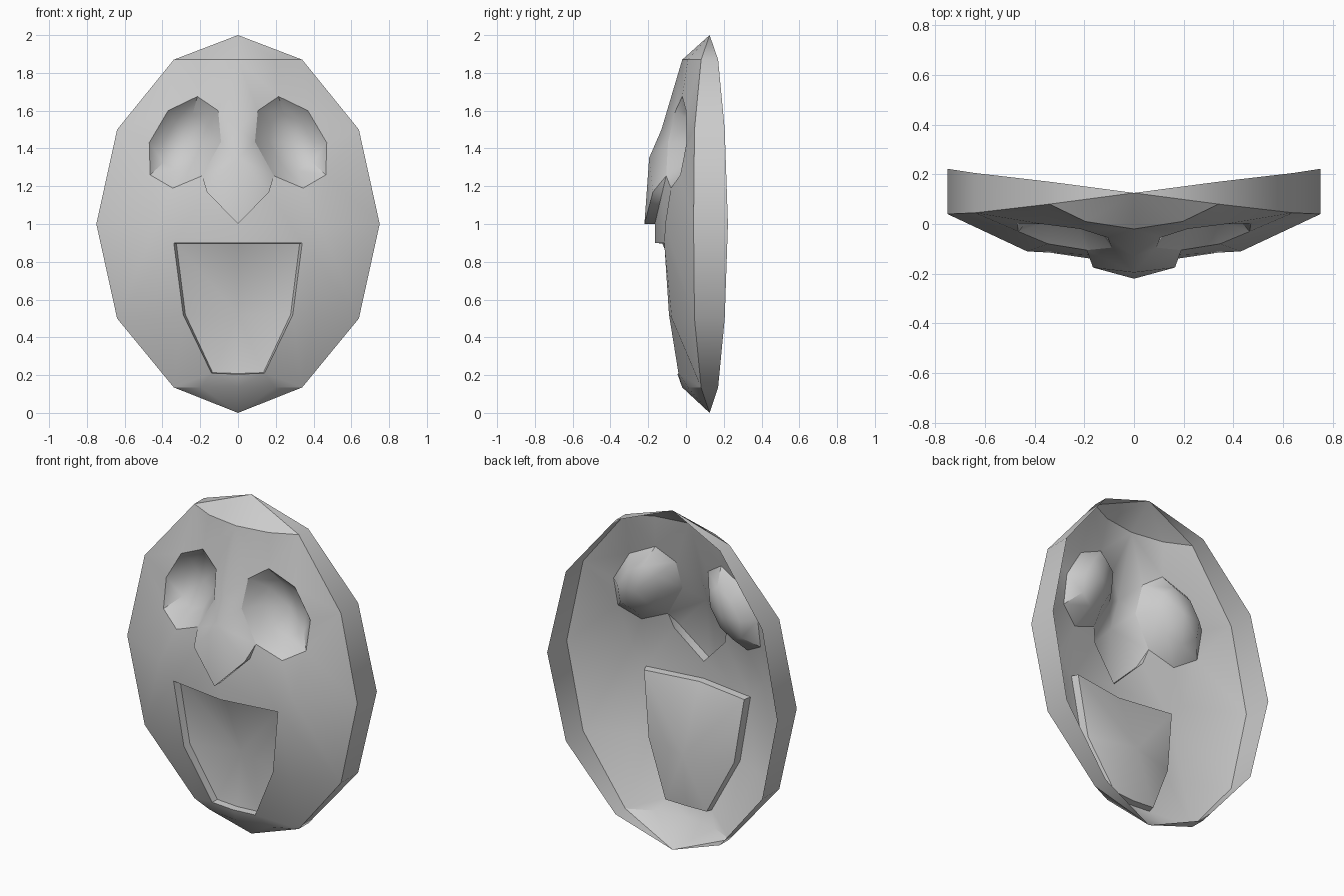
import bpy, bmesh
from mathutils import Vector
from mathutils.geometry import delaunay_2d_cdt

if "Cube" in bpy.data.objects:
    bpy.data.objects.remove(bpy.data.objects["Cube"], do_unlink=True)

grey = bpy.data.materials.new("plain_grey")
grey.use_nodes = True
colour = (0.6, 0.6, 0.6, 1)
grey.diffuse_color = colour
grey.node_tree.nodes["Principled BSDF"].inputs["Base Color"].default_value = colour


def add_part(name, verts, faces, facing):
    """Make a half part, turn its faces by the facing rule and mirror it."""
    bm = bmesh.new()
    vs = [bm.verts.new(v) for v in verts]
    for f in faces:
        bm.faces.new([vs[i] for i in f])
    bm.normal_update()
    for f in bm.faces:
        if f.normal.dot(facing(f.calc_center_median())) < 0:
            f.normal_flip()
    mesh = bpy.data.meshes.new(name)
    bm.to_mesh(mesh)
    bm.free()
    mesh.materials.append(grey)
    obj = bpy.data.objects.new(name, mesh)
    bpy.context.collection.objects.link(obj)
    bpy.ops.object.select_all(action="DESELECT")
    obj.select_set(True)
    bpy.context.view_layer.objects.active = obj
    bpy.ops.object.shade_smooth_by_angle(angle=0.66)
    mirror = obj.modifiers.new("mirror", "MIRROR")
    mirror.use_clip = True
    return obj


def forward(_):
    return Vector((0, -1, 0))


# Left half outlines
rim = [(0, .125, 2), (.34, .08, 1.87), (.64, .045, 1.5), (.75, .04, 1),
       (.64, .045, .5), (.34, .08, .135), (0, .125, 0)]
eye = [(.105, -.055, 1.6), (.215, -.02, 1.675), (.37, 0, 1.6), (.47, .003, 1.43),
       (.465, -.03, 1.26), (.345, -.08, 1.19), (.19, -.105, 1.255), (.09, -.095, 1.435)]
mouth = [(0, -.165, .9), (.34, -.115, .9), (.29, -.09, .52), (.14, -.04, .21), (0, -.045, .205)]
nose_base = [(.165, -.125, 1.17), (0, -.165, 1)]
nose_edge = [(.165, -.175, 1.17), (0, -.22, 1)]
inner = [(0, -.02, 1.87), (0, -.13, 1.5), (0, -.195, 1.35), (0, -.02, .135),
         (.43, -.11, 1), (.4, -.075, .5), (.195, .01, 1.87), (.195, .01, .135)]

# Face shell: triangulate the outlines, leaving the eye and mouth open
points = rim + eye + mouth + nose_base + inner
e0 = len(rim)
m0 = e0 + len(eye)
n0 = m0 + len(mouth)
eye_ids = list(range(e0, m0))
mouth_ids = list(range(m0, n0))
edges = [(i, i + 1) for i in range(e0 - 1)]
edges += list(zip(eye_ids, eye_ids[1:] + eye_ids[:1]))
edges += list(zip(mouth_ids, mouth_ids[1:]))
edges += [(e0 + 6, n0), (n0, n0 + 1)]
flat = [Vector((p[0], p[2])) for p in points]
result = delaunay_2d_cdt(flat, edges, [], 0, 1e-5)
source = [ids[0] for ids in result[3]]
raised = len(points)
shell = []
for tri in result[2]:
    ids = [source[i] for i in tri]
    if set(ids) <= set(eye_ids) or set(ids) <= set(mouth_ids):
        continue
    c = sum((flat[i] for i in ids), Vector((0, 0))) / 3
    area = (flat[ids[1]] - flat[ids[0]]).cross(flat[ids[2]] - flat[ids[0]])
    if abs(area) < 1e-6:
        continue
    # Faces on the nose use its raised edge
    if c.y - 1 > 1.03 * c.x and c.x < .165 + .29 * (c.y - 1.17):
        ids = [i - n0 + raised if i in (n0, n0 + 1) else i for i in ids]
    shell.append(ids)
add_part("face_shell", points + nose_edge, shell, forward)

# Underside of the nose
under = [eye[6]] + nose_base + nose_edge
add_part("nose_underside", under, [(0, 1, 3), (1, 2, 4, 3)], lambda c: Vector((1, -.3, -1)))

# Side wall running back from the rim
back_y = [.17, .205, .222, .205, .17]
back = [(p[0], y, p[2]) for p, y in zip(rim[1:-1], back_y)]
wall = [(0, 1, 7), (5, 6, 11)] + [(i, i + 1, i + 7, i + 6) for i in range(1, 5)]
add_part("side_wall", rim + back, wall, lambda c: Vector((c.x, 0, c.z - 1)))

# Eye sockets: dished back to a rounded bottom
n = len(eye)
mid = sum((Vector(p) for p in eye), Vector()) / n
ring = [mid.lerp(Vector(p), .62) + Vector((0, .085, 0)) for p in eye]
faces = []
for i in range(n):
    j = (i + 1) % n
    faces += [(i, j, n + j, n + i), (n + i, n + j, 2 * n)]
add_part("eye_socket", eye + ring + [mid + Vector((0, .125, 0))], faces, forward)

# Mouth: short inward wall, then a dished panel
n = len(mouth)
ring = [(x * .96, y + .04, .55 + (z - .55) * .99) for x, y, z in mouth]
faces = []
for i in range(n - 1):
    faces += [(i, i + 1, n + i + 1, n + i), (n + i, n + i + 1, 2 * n)]
add_part("mouth_panel", mouth + ring + [(0, .03, .52)], faces, forward)
